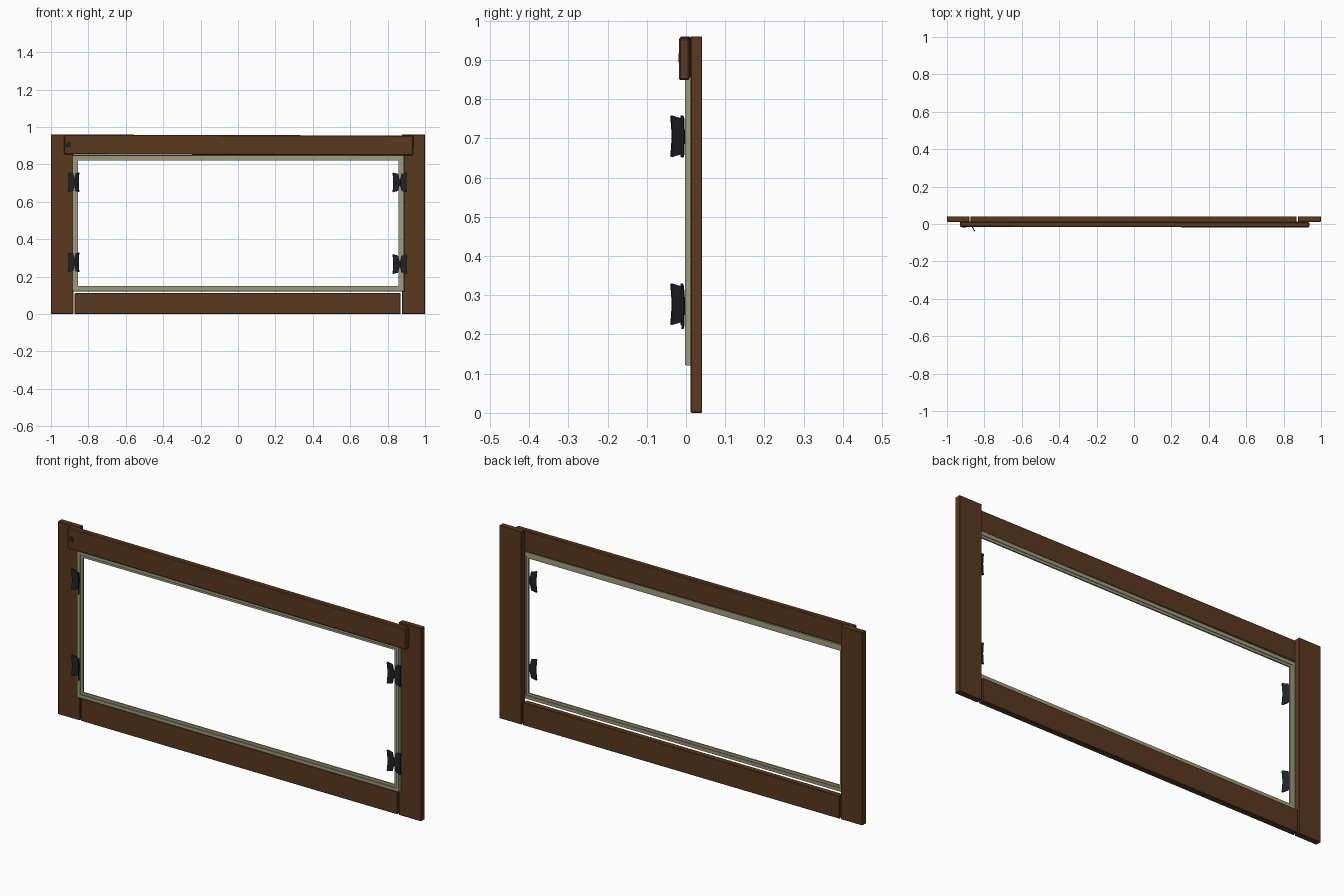
import bpy, bmesh
from math import radians, cos, sin
from mathutils import Matrix, Vector

if "Cube" in bpy.data.objects:
    bpy.data.objects.remove(bpy.data.objects["Cube"])


def material(name, rgb):
    m = bpy.data.materials.new(name)
    m.diffuse_color = (*rgb, 1)
    m.use_nodes = True
    m.node_tree.nodes["Principled BSDF"].inputs["Base Color"].default_value = m.diffuse_color
    return m


WOOD = material("brown_wood", (0.10, 0.04, 0.014))
OLIVE = material("olive_paint", (0.34, 0.33, 0.20))
IRON = material("black_iron", (0.014, 0.016, 0.019))


def finish(name, bm, mat):
    bmesh.ops.recalc_face_normals(bm, faces=bm.faces)
    me = bpy.data.meshes.new(name)
    bm.to_mesh(me)
    bm.free()
    me.materials.append(mat)
    ob = bpy.data.objects.new(name, me)
    bpy.context.collection.objects.link(ob)
    return ob


def board(name, x, y, z, mat=WOOD, bevel=0.002):
    bm = bmesh.new()
    bmesh.ops.create_cube(bm, size=1)
    size = [b - a for a, b in (x, y, z)]
    bmesh.ops.scale(bm, vec=size, verts=bm.verts)
    ob = finish(name, bm, mat)
    ob.location = [(a + b) / 2 for a, b in (x, y, z)]
    if bevel:
        mod = ob.modifiers.new("edge", 'BEVEL')
        mod.width = bevel
        mod.segments = 1
    return ob


def ring(name, x, z, profile, mat):
    """Mitred rectangular frame; profile is (inset, y) points."""
    bm = bmesh.new()
    corners = [(0, 0), (1, 0), (1, 1), (0, 1)]
    loops = []
    for i, k in corners:
        loops.append([bm.verts.new((x[i] + (d if i == 0 else -d), y,
                                    z[k] + (d if k == 0 else -d))) for d, y in profile])
    n = len(profile)
    for a in range(4):
        p, q = loops[a], loops[(a + 1) % 4]
        for j in range(n):
            bm.faces.new((p[j], p[(j + 1) % n], q[(j + 1) % n], q[j]))
    return finish(name, bm, mat)


def hinge(name, x, z, angles):
    """Butterfly hinge: (left, right) leaves swing about a vertical pin."""
    outline = [(0.002, -0.014), (0.009, -0.046), (0.036, -0.053), (0.039, -0.050),
               (0.036, -0.025), (0.035, 0), (0.036, 0.025), (0.039, 0.050),
               (0.036, 0.053), (0.009, 0.046), (0.002, 0.014)]
    bm = bmesh.new()
    # flared leaves
    for side, ang in zip((-1, 1), angles):
        c, s = cos(radians(ang)), sin(radians(ang))
        layers = []
        for t in (-0.0025, 0.0025):
            layers.append([bm.verts.new((side * (u * c - t * s), -u * s - t * c, v))
                           for u, v in outline])
        a, b = layers
        bm.faces.new(a)
        bm.faces.new(b[::-1])
        for i in range(len(a)):
            j = (i + 1) % len(a)
            bm.faces.new((a[i], a[j], b[j], b[i]))
    # pin
    bmesh.ops.create_cone(bm, cap_ends=True, segments=10, radius1=0.004,
                          radius2=0.004, depth=0.036)
    ob = finish(name, bm, IRON)
    ob.location = (x, -0.006, z)
    return ob


# wooden surround
board("left_post", (-1, -0.88), (0.012, 0.041), (0, 0.96))
board("right_post", (0.877, 1), (0.012, 0.041), (0, 0.96))
board("bottom_rail", (-0.873, 0.869), (0.012, 0.041), (0, 0.113))
top = board("top_rail", (-0.93, 0.937), (-0.017, 0.011), (0.851, 0.957), bevel=0.004)
top.rotation_euler = (0, 0.003, -0.0015)

# stepped inner sash
ring("inner_sash", (-0.886, 0.889), (0.12, 0.85),
     [(0, 0.012), (0.002, -0.003), (0.018, -0.003), (0.018, 0.003),
      (0.030, 0.003), (0.030, 0.010), (0.018, 0.010), (0.018, 0.013)], OLIVE)

# round bolt head on the top rail
bm = bmesh.new()
bmesh.ops.create_cone(bm, cap_ends=True, segments=16, radius1=0.013, radius2=0.011,
                      depth=0.01, matrix=Matrix.Rotation(radians(90), 4, 'X'))
finish("bolt_head", bm, IRON).location = (-0.907, -0.0145, 0.905)

# hinges: left pair half folded, right pair open
for label, zl, zr in (("upper", 0.705, 0.704), ("lower", 0.277, 0.267)):
    hinge("left_%s_hinge" % label, -0.871, zl, (8, 58))
    hinge("right_%s_hinge" % label, 0.865, zr, (4, 4))
